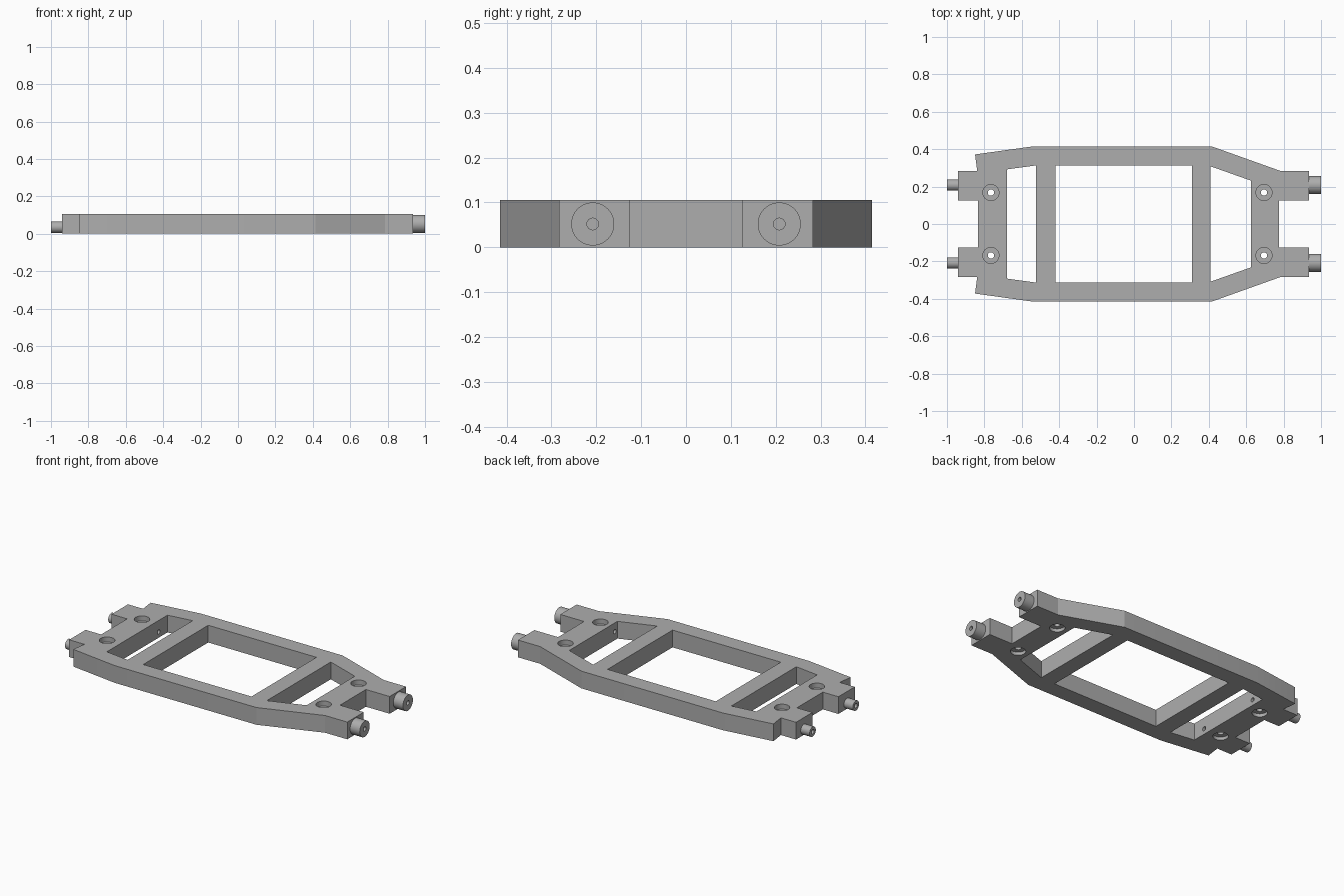
import bpy
import bmesh
from math import pi
from mathutils import Matrix

default = bpy.data.objects.get("Cube")
if default:
    bpy.data.objects.remove(default)

HEIGHT = 0.105

# Single plain grey
grey = bpy.data.materials.new("plain grey")
grey.use_nodes = True
GREY = (0.42, 0.42, 0.42, 1)
grey.diffuse_color = GREY
grey.node_tree.nodes["Principled BSDF"].inputs["Base Color"].default_value = GREY


def make(name, bm):
    bmesh.ops.recalc_face_normals(bm, faces=bm.faces)
    mesh = bpy.data.meshes.new(name)
    bm.to_mesh(mesh)
    bm.free()
    obj = bpy.data.objects.new(name, mesh)
    bpy.context.collection.objects.link(obj)
    mesh.materials.append(grey)
    return obj


def mirrored_prism(name, half, z0, z1):
    """Extrude a half outline (y > 0, left to right) mirrored across y = 0."""
    outline = half + [(x, -y) for x, y in reversed(half)]
    bm = bmesh.new()
    face = bm.faces.new([bm.verts.new((x, y, z0)) for x, y in outline])
    top = bmesh.ops.extrude_face_region(bm, geom=[face])["geom"]
    verts = [v for v in top if isinstance(v, bmesh.types.BMVert)]
    bmesh.ops.translate(bm, vec=(0, 0, z1 - z0), verts=verts)
    return make(name, bm)


def cylinder(name, radius, start, end, y, level, axis, sides=40):
    """Cylinder from start to end; level is z for axis X, x for axis Z."""
    bm = bmesh.new()
    bmesh.ops.create_cone(bm, cap_ends=True, segments=sides, radius1=radius,
                          radius2=radius, depth=end - start)
    mid = (start + end) / 2
    if axis == "X":
        place = Matrix.Translation((mid, y, level)) @ Matrix.Rotation(pi / 2, 4, "Y")
    else:
        place = Matrix.Translation((level, y, mid))
    bmesh.ops.transform(bm, matrix=place, verts=bm.verts)
    return make(name, bm)


def cut(target, cutter):
    cutter.hide_render = True
    mod = target.modifiers.new("cut", "BOOLEAN")
    mod.operation = "DIFFERENCE"
    mod.solver = "EXACT"
    mod.object = cutter
    select(target)
    bpy.ops.object.modifier_apply(modifier=mod.name)
    bpy.data.objects.remove(cutter)


def select(obj):
    bpy.ops.object.select_all(action="DESELECT")
    obj.select_set(True)
    bpy.context.view_layer.objects.active = obj


# Frame plate
frame = mirrored_prism("frame", [
    (-0.835, 0.125), (-0.94, 0.125), (-0.94, 0.283), (-0.838, 0.283),
    (-0.85, 0.372), (-0.54, 0.415), (0.415, 0.415), (0.785, 0.283),
    (0.935, 0.283), (0.935, 0.125), (0.775, 0.125)], 0, HEIGHT)

# Three windows between the rails and cross bars
for half in ([(-0.68, 0.292), (-0.525, 0.313)],
             [(-0.42, 0.313), (0.31, 0.313)],
             [(0.41, 0.308), (0.625, 0.232)]):
    cut(frame, mirrored_prism("window_cutter", half, -0.1, 0.2))

parts = [frame]
for side, word in ((1, "left"), (-1, "right")):
    # Vertical bolt holes, counterbored above and below
    for x in (-0.765, 0.695):
        y = 0.168 * side
        cut(frame, cylinder("bolt_hole", 0.017, -0.1, 0.2, y, x, "Z", 24))
        cut(frame, cylinder("top_bore", 0.043, HEIGHT - 0.03, 0.2, y, x, "Z"))
        cut(frame, cylinder("lower_bore", 0.043, -0.1, 0.02, y, x, "Z"))
    # Axle stubs with a bore running through to the end windows
    for end, radius, level, span, bore in (
            ("narrow", 0.03, 0.035, (-1, -0.94), (-1.1, -0.6)),
            ("wide", 0.048, 0.052, (0.935, 1), (0.55, 1.1))):
        y = 0.208 * side
        stub = cylinder(f"{end}_stub_{word}", radius, *span, y, level, "X")
        for part in (frame, stub):
            cut(part, cylinder("axle_bore", 0.013, *bore, y, level, "X", 24))
        parts.append(stub)

# Smooth round walls, keep edges sharp
for part in parts:
    select(part)
    bpy.ops.object.shade_smooth_by_angle(angle=pi / 18)
